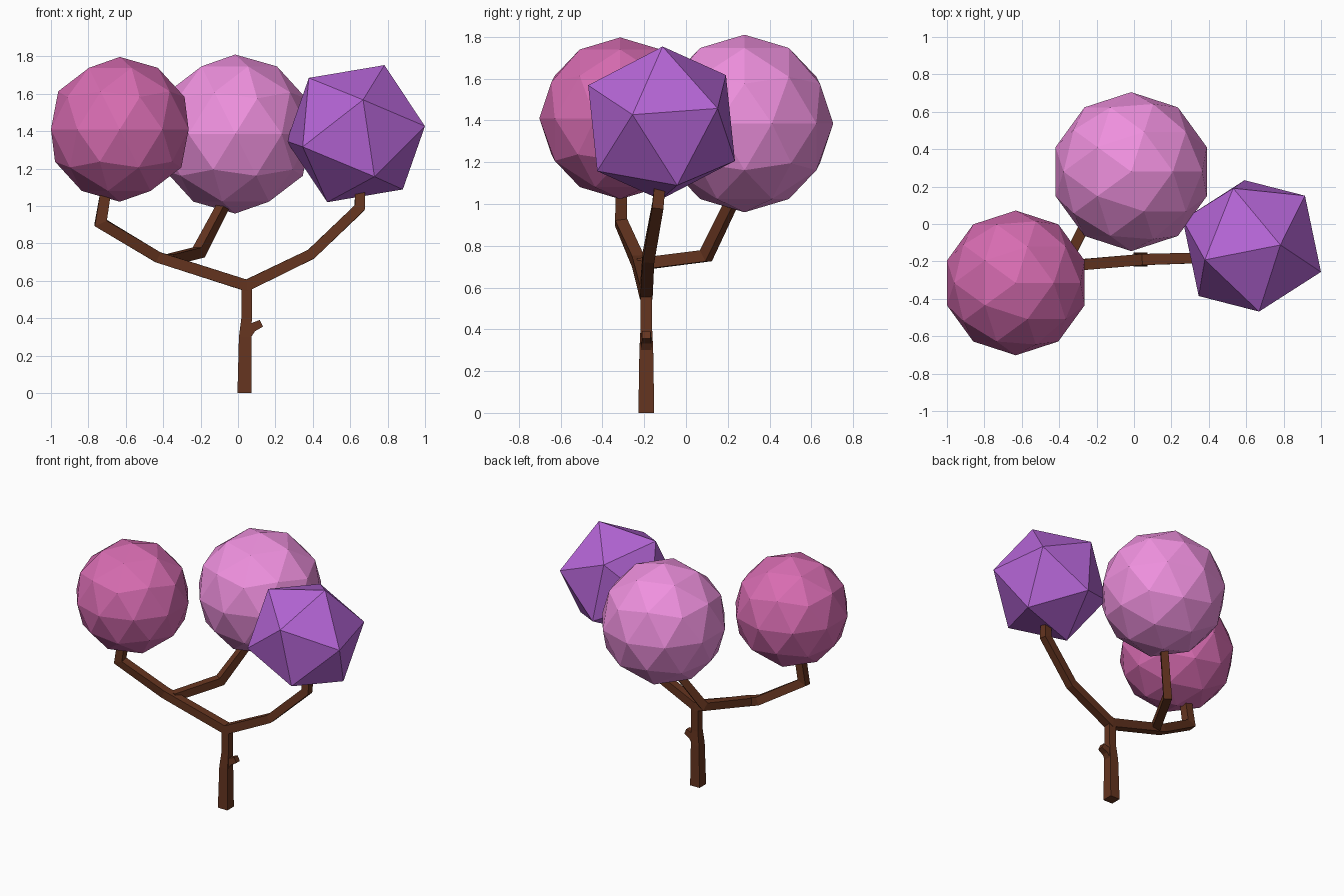
import bpy, bmesh
from mathutils import Vector, Matrix

if "Cube" in bpy.data.objects:
    bpy.data.objects.remove(bpy.data.objects["Cube"])


def material(name, rgb):
    m = bpy.data.materials.new(name)
    m.diffuse_color = (*rgb, 1)
    m.use_nodes = True
    m.node_tree.nodes["Principled BSDF"].inputs["Base Color"].default_value = m.diffuse_color
    return m


BARK = material("bark", (0.13, 0.035, 0.014))


def add_object(name, bm, mat):
    bmesh.ops.recalc_face_normals(bm, faces=bm.faces)
    mesh = bpy.data.meshes.new(name)
    bm.to_mesh(mesh)
    bm.free()
    mesh.materials.append(mat)
    ob = bpy.data.objects.new(name, mesh)
    bpy.context.collection.objects.link(ob)
    return ob


def limb(name, path, side):
    """Square tube along (x, y, z, half width) points, mitred at the bends."""
    pts = [Vector(p[:3]) for p in path]
    bm = bmesh.new()
    rings = []
    for i, p in enumerate(pts):
        before = (p - pts[i - 1]).normalized() if i else None
        after = (pts[i + 1] - p).normalized() if i < len(pts) - 1 else None
        a, b = before or after, after or before
        t = (a + b).normalized()
        s = Vector(side)
        s = (s - t * s.dot(t)).normalized()
        n = t.cross(s)
        h = path[i][3]
        stretch = min(1 / t.dot(a), 1.35)
        rings.append([bm.verts.new(p + s * h * u + n * h * stretch * v)
                      for u, v in ((-1, -1), (1, -1), (1, 1), (-1, 1))])
    for r, q in zip(rings, rings[1:]):
        for k in range(4):
            j = (k + 1) % 4
            bm.faces.new((r[k], r[j], q[j], q[k]))
    bm.faces.new(rings[0])
    bm.faces.new(rings[-1])
    return add_object(name, bm, BARK)


def foliage(name, centre, radius, detail, rgb, turn=Matrix.Identity(4)):
    bm = bmesh.new()
    bmesh.ops.create_icosphere(bm, subdivisions=detail, radius=radius,
                               matrix=Matrix.Translation(centre) @ turn)
    return add_object(name, bm, material(name + "_colour", rgb))


# Trunk with its broken twig
limb("trunk", [(0.035, -0.19, 0, 0.038), (0.038, -0.19, 0.3, 0.033),
               (0.046, -0.19, 0.4, 0.028), (0.046, -0.19, 0.58, 0.028)], (0, 1, 0))
limb("twig_stub", [(0.04, -0.19, 0.30, 0.025), (0.075, -0.19, 0.35, 0.024),
                   (0.125, -0.19, 0.373, 0.02)], (0, 1, 0))

# Main fork runs from the left crown through the trunk top to the right crown
limb("main_fork", [(-0.70, -0.31, 1.12, 0.028), (-0.735, -0.31, 0.91, 0.029),
                   (-0.43, -0.23, 0.727, 0.029), (0.046, -0.19, 0.575, 0.03),
                   (0.39, -0.18, 0.742, 0.028), (0.65, -0.135, 0.99, 0.027),
                   (0.655, -0.122, 1.12, 0.026)], (0, 1, 0))

# Back branch
limb("back_branch", [(-0.37, -0.22, 0.712, 0.028), (-0.21, 0.095, 0.752, 0.028),
                     (-0.075, 0.22, 1.01, 0.025), (-0.04, 0.25, 1.1, 0.025)],
     (0.85, -0.53, 0))

# Foliage balls
foliage("left_foliage", (-0.632, -0.315, 1.41), 0.387, 2, (0.68, 0.15, 0.44))
foliage("back_foliage", (-0.015, 0.28, 1.385), 0.425, 2, (0.86, 0.28, 0.73))

# Right foliage: tilted icosahedron, posed by two of its corner directions
z = Vector((0.153, 0.005, 0.367)).normalized()
x = Vector((0.37, -0.14, 0.037))
x = (x - z * x.dot(z)).normalized()
turn = Matrix((x, z.cross(x), z)).transposed().to_4x4()
foliage("right_foliage", (0.63, -0.117, 1.387), 0.397, 1, (0.46, 0.13, 0.67), turn)
